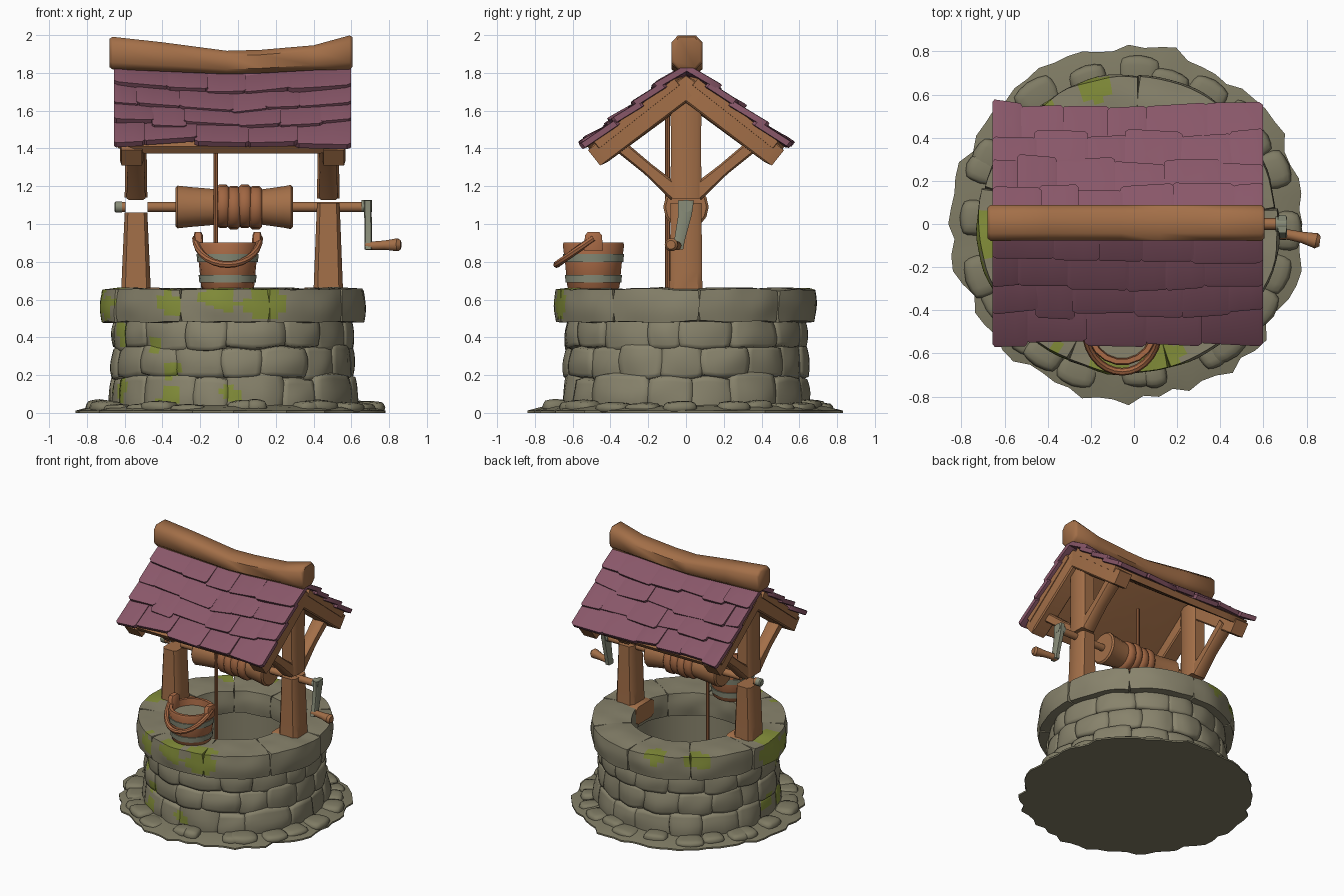
import bpy, bmesh, math, random
from mathutils import Vector, noise

if "Cube" in bpy.data.objects:
    bpy.data.objects.remove(bpy.data.objects["Cube"])
random.seed(4)
R = random.uniform
CX = -0.025                      # centre of the round masonry


def material(name, rgb):
    m = bpy.data.materials.new(name)
    lin = [((c / 255 + 0.055) / 1.055) ** 2.4 for c in rgb]
    m.diffuse_color = (*lin, 1)
    m.use_nodes = True
    m.node_tree.nodes["Principled BSDF"].inputs["Base Color"].default_value = m.diffuse_color
    return m


STONE = material("stone", (136, 131, 108))
MOSS = material("moss", (132, 143, 58))
EARTH = material("earth", (127, 123, 100))
WOOD = material("wood", (163, 111, 72))
PAIL = material("bucket_wood", (170, 107, 70))
ROPE = material("rope", (160, 102, 66))
ROOF = material("shingle", (137, 87, 105))
METAL = material("metal", (136, 140, 120))


def finish(bm, name, mats, angle=40, rule=None):
    bmesh.ops.recalc_face_normals(bm, faces=bm.faces)
    if rule:
        for f in bm.faces:
            f.material_index = rule(f.calc_center_median())
    me = bpy.data.meshes.new(name)
    bm.to_mesh(me)
    bm.free()
    for m in mats:
        me.materials.append(m)
    me.shade_smooth()
    me.set_sharp_from_angle(angle=math.radians(angle))
    ob = bpy.data.objects.new(name, me)
    bpy.context.collection.objects.link(ob)
    return ob


def tube(name, pts, radii, mat, n=12, square=0, axis=None, angle=40):
    """Loft rings along a path; square gives a chamfered timber section."""
    bm = bmesh.new()
    pts = [Vector(p) for p in pts]
    c = square
    if square:
        shape = [(1, -c), (1, c), (c, 1), (-c, 1), (-1, c), (-1, -c), (-c, -1), (c, -1)]
    else:
        shape = [(math.cos(math.tau * i / n), math.sin(math.tau * i / n)) for i in range(n)]
    rings = []
    for i, p in enumerate(pts):
        t = Vector(axis) if axis else (pts[min(i + 1, len(pts) - 1)] - pts[max(i - 1, 0)])
        t.normalize()
        ref = Vector((0, 0, 1)) if abs(t.z) < 0.9 else Vector((0, 1, 0))
        s = ref.cross(t).normalized()
        u = t.cross(s)
        r = radii[i] if isinstance(radii, list) else radii
        a, b = r if isinstance(r, tuple) else (r, r)
        rings.append([bm.verts.new(p + s * a * x + u * b * y) for x, y in shape])
    k = len(shape)
    for q, w in zip(rings, rings[1:]):
        for j in range(k):
            bm.faces.new((q[j], q[(j + 1) % k], w[(j + 1) % k], w[j]))
    bm.faces.new(rings[0][::-1])
    bm.faces.new(rings[-1])
    return finish(bm, name, [mat], angle)


def rounded_block(bm, cuts, k, place):
    """Add a softened cube whose points in -1..1 are moved by place()."""
    tmp = bmesh.new()
    bmesh.ops.create_cube(tmp, size=2)
    bmesh.ops.subdivide_edges(tmp, edges=tmp.edges[:], cuts=cuts, use_grid_fill=True)
    new = {}
    for v in tmp.verts:
        p = v.co * (1 - k) + v.co.normalized() * k
        new[v] = bm.verts.new(place(p))
    for f in tmp.faces:
        bm.faces.new([new[v] for v in f.verts])
    tmp.free()


def arc_stone(bm, a0, a1, r0, r1, z0, z1, cuts, k, lean=0.0, rough=0.012):
    def place(p):
        a = (a0 + a1) / 2 + (a1 - a0) / 2 * p.x
        r = (r0 + r1) / 2 + (r1 - r0) / 2 * p.y
        z = (z0 + z1) / 2 + (z1 - z0) / 2 * p.z
        r -= lean * z
        v = Vector((CX + r * math.cos(a), r * math.sin(a), z))
        return v + noise.noise_vector(v * 7) * rough
    rounded_block(bm, cuts, k, place)


# moss patches: angle, height, size
SPOTS = [(183, 0.62, 0.12), (196, 0.57, 0.08), (240, 0.58, 0.06), (263, 0.63, 0.09), (284, 0.61, 0.1),
         (130, 0.64, 0.08), (104, 0.65, 0.07), (203, 0.12, 0.06), (202, 0.42, 0.05), (229, 0.36, 0.045),
         (239, 0.23, 0.055), (238, 0.07, 0.06), (269, 0.1, 0.04), (185, 0.15, 0.06)]


def moss(c):
    for a, z, size in SPOTS:
        r = 0.66 if z > 0.5 else 0.64
        p = Vector((CX + r * math.cos(math.radians(a)), r * math.sin(math.radians(a)), z))
        if (c - p).length < size * (1.1 + 0.6 * noise.noise(c * 12)):
            return 1
    return 0


# ragged earth disc with loose stones
bm = bmesh.new()
N = 72
rad = [0.815 + 0.04 * noise.noise(Vector((i * 0.5, 2, 0))) + R(-0.02, 0.025) for i in range(N)]
rings = []
for f, z in ((1, 0), (1, 0.012), (0.9, 0.028), (0.75, 0.045)):
    rings.append([bm.verts.new((CX + r * f * math.cos(math.tau * i / N), r * f * math.sin(math.tau * i / N),
                                z + R(0, 0.008) * (0.8 < f < 1))) for i, r in enumerate(rad)])
for a, b in zip(rings, rings[1:]):
    for i in range(N):
        bm.faces.new((a[i], a[(i + 1) % N], b[(i + 1) % N], b[i]))
bm.faces.new(rings[0][::-1])
bm.faces.new(rings[-1])
finish(bm, "ground_disc", [EARTH])
bm = bmesh.new()
for i in range(24):
    a = math.tau * i / 24 + R(-0.1, 0.1)
    r, w = R(0.68, 0.71), R(0.07, 0.15)
    arc_stone(bm, a - w, a + w, r - 0.07, r + R(0.06, 0.11), -0.01, R(0.045, 0.075), 3, 0.75, rough=0.006)
for v in bm.verts:
    v.co.z = max(v.co.z, 0.003)
finish(bm, "loose_stones", [EARTH], 60)

# masonry core with the shaft
tube("shaft_core", [(CX, 0, z) for z in (0.01, 0.55, 0.55, 0.05)], [0.62, 0.585, 0.44, 0.44],
     STONE, n=40, axis=(0, 0, 1))

# three courses of pillowy wall stones
bm = bmesh.new()
for row, (z0, z1, n) in enumerate(((-0.02, 0.215, 16), (0.17, 0.37, 17), (0.325, 0.52, 16))):
    edges = [math.tau * (i + 0.5 * row + R(-0.22, 0.22)) / n for i in range(n)]
    edges.append(edges[0] + math.tau)
    for a0, a1 in zip(edges, edges[1:]):
        arc_stone(bm, a0 - 0.045, a1 + 0.045, 0.5, 0.672 + R(-0.012, 0.01),
                  z0 + R(-0.012, 0.012) * (row > 0), z1 + R(-0.02, 0.02) * (row < 2), 6, 0.55, lean=0.07)
for v in bm.verts:
    v.co.z = max(v.co.z, 0.003)
finish(bm, "wall_stones", [STONE, MOSS], 75, moss)

# rim of large capstones
bm = bmesh.new()
for i in range(9):
    a0 = math.radians(-114 + 40 * i)
    arc_stone(bm, a0 - 0.025, a0 + math.radians(40) + 0.025, 0.395, 0.703 + R(-0.012, 0.008),
              0.476, 0.661, 9, 0.23, rough=0.01)
finish(bm, "rim_stones", [STONE, MOSS], 60, moss)

# posts, split where the axle sits, with inner foot blocks
SQ = 0.72
for side, x, top, up in (("left", -0.54, 1.06, 1.14), ("right", 0.478, 1.11, 1.135)):
    tube(side + "_post_lower", [(x, 0, 0.6), (x, 0, 0.75), (x, 0, top)],
         [(0.08, 0.088), (0.074, 0.085), (0.06, 0.082)], WOOD, square=SQ)
    tube(side + "_post_upper", [(x, 0, up), (x, 0, 1.4), (x, 0, 1.72)],
         [(0.06, 0.082), (0.056, 0.08), (0.058, 0.082)], WOOD, square=SQ)
    s = math.copysign(1, x)
    tube(side + "_foot_block", [(x - s * 0.125, 0, 0.595), (x, 0, 0.595)], (0.11, 0.068), WOOD, square=SQ)
    for y in (-1, 1):
        tube(side + "_brace", [(x, y * 0.05, 1.16), (x, y * 0.2, 1.29), (x, y * 0.37, 1.43)],
             [(0.05, 0.045), (0.045, 0.032), (0.05, 0.035)], WOOD, square=SQ)

# roof: local slope coordinates u (down), x, h (outward), with a sagging ridge
E0, E1 = Vector((0.03, 1.80)), Vector((0.53, 1.405))
D = (E1 - E0).normalized()
L = (E1 - E0).length


def slope(side, u, x, h):
    p = E0 + D * u + Vector((-D.y, D.x)) * h
    sag = 0.04 * (1 - min(1, ((x + 0.03) / 0.62) ** 2)) * max(0, 1 - u / L)
    return Vector((x, side * p.x, p.y - sag))


def slope_box(bm, side, u0, u1, x0, x1, h_top, h_low, thick, cuts=0, wob=0.0):
    tmp = bmesh.new()
    bmesh.ops.create_cube(tmp, size=1)
    bmesh.ops.bevel(tmp, geom=tmp.edges[:], offset=0.07, segments=1, affect='EDGES')
    if cuts:
        es = [e for e in tmp.edges if abs(e.verts[0].co.x - e.verts[1].co.x) > 0.5]
        bmesh.ops.subdivide_edges(tmp, edges=es, cuts=cuts)
    skew, tip = R(-wob, wob), R(-wob, wob)
    new = {}
    for v in tmp.verts:
        fx, fu, fh = v.co + Vector((0.5, 0.5, 0.5))
        u = u0 + (u1 - u0) * fu + skew * (fx - 0.5) * fu
        h = h_top + (h_low - h_top) * fu + thick * (fh - 1) + tip * (fx - 0.5) * 0.7
        new[v] = bm.verts.new(slope(side, u, x0 + (x1 - x0) * fx, h))
    for f in tmp.faces:
        bm.faces.new([new[v] for v in f.verts])
    tmp.free()


for side, nm in ((-1, "front"), (1, "back")):
    bm = bmesh.new()
    slope_box(bm, side, 0, L - 0.01, -0.635, 0.575, 0.002, 0.002, 0.052, cuts=7)
    finish(bm, nm + "_roof_deck", [WOOD])
    for x in (-0.625, 0.445):
        bm = bmesh.new()
        slope_box(bm, side, -0.02, L, x, x + 0.125, -0.02, -0.01, 0.12)
        finish(bm, nm + "_rafter", [WOOD])
    bm = bmesh.new()
    rows = 4
    for r in range(rows):
        x, first = -0.655, True
        while x < 0.59:
            w = R(0.17, 0.29) * (0.6 if first and r % 2 else 1)
            x1 = x + w if x + w < 0.47 else 0.597
            low = L * (r + 1) / rows + R(-0.035, 0.012)
            if r == rows - 1 and (first or x1 > 0.59):
                low = L + 0.012
            slope_box(bm, side, L * r / rows - 0.06, low, max(x - 0.006, -0.657), min(x1 + 0.006, 0.599),
                      0.018, 0.043 + R(-0.008, 0.008), 0.036, cuts=2, wob=0.022)
            x, first = x1, False
    finish(bm, nm + "_shingles", [ROOF], 35)

# sagging ridge beam
tube("ridge_beam", [(-0.68, 0.005, 1.905), (-0.665, 0.005, 1.905), (-0.4, 0.005, 1.885), (-0.06, 0.005, 1.855),
                    (0.12, 0.005, 1.86), (0.4, 0.005, 1.88), (0.59, 0.005, 1.908), (0.605, 0.005, 1.91)],
     [(0.07, 0.075), (0.083, 0.086), (0.082, 0.077), (0.082, 0.062), (0.082, 0.062), (0.082, 0.066),
      (0.083, 0.09), (0.07, 0.08)], WOOD, square=0.58, axis=(1, 0, 0), angle=50)

# winding drum, rope coils, axle and rope
prof = [(-0.33, 0.105), (-0.32, 0.116), (-0.25, 0.108), (-0.1, 0.095), (0.12, 0.095), (0.24, 0.112),
        (0.28, 0.12), (0.29, 0.108)]
tube("winding_drum", [(x, 0, 1.09) for x, r in prof], [r for x, r in prof], WOOD, n=14, axis=(1, 0, 0))
for i in range(4):
    x = -0.08 + 0.058 * i
    tube("rope_coil", [(x + d, 0, 1.09 + 0.004 * (-1) ** i) for d in (-0.034, -0.018, 0.018, 0.034)],
         [0.1, 0.115, 0.115, 0.1], ROPE, n=16, axis=(1, 0, 0), angle=60)
tube("axle", [(-0.48, 0, 1.09), (0.67, 0, 1.09)], 0.027, WOOD, n=10)
tube("axle_stub", [(-0.62, 0, 1.09), (-0.595, 0, 1.09)], 0.027, WOOD, n=10)
tube("axle_cap", [(-0.655, 0, 1.09), (-0.648, 0, 1.09), (-0.615, 0, 1.09)], [0.022, 0.03, 0.03], METAL, n=10)
tube("rope", [(-0.118, -0.097, 0.3), (-0.118, -0.097, 1.6)], 0.013, ROPE, n=8)

# crank
tube("crank_hub", [(0.655, 0, 1.095), (0.71, 0, 1.095)], 0.034, METAL, n=10)
tube("crank_arm", [(0.688, 0, 1.125), (0.688, -0.005, 1.05), (0.69, -0.035, 0.91), (0.69, -0.045, 0.865)],
     [(0.02, 0.042), (0.02, 0.036), (0.019, 0.028), (0.019, 0.03)], METAL, square=SQ, axis=(0, 0, 1))
tube("crank_handle", [(0.675, -0.045, 0.885), (0.72, -0.05, 0.885), (0.78, -0.062, 0.888), (0.845, -0.078, 0.89),
                      (0.862, -0.08, 0.89)], [0.025, 0.024, 0.026, 0.036, 0.024], WOOD, n=10)

# bucket on the rim
BX, BY = -0.055, -0.49
bz = [(0.655, 0.13), (0.665, 0.14), (0.79, 0.152), (0.89, 0.165), (0.902, 0.16), (0.902, 0.138), (0.845, 0.132)]
tube("bucket", [(BX, BY, z) for z, r in bz], [r for z, r in bz], PAIL, n=18, axis=(0, 0, 1))
for z in (0.69, 0.80):
    r = 0.143 + (z - 0.665) * 0.1
    tube("bucket_band", [(BX, BY, z), (BX, BY, z + 0.04)], [r + 0.004, r + 0.008], METAL, n=18)
tube("bucket_fill", [(BX, BY, 0.84), (BX, BY, 0.853)], 0.136, STONE, n=18)
for s in (-1, 1):
    tube("bucket_ear", [(BX + s * 0.15, BY, 0.86), (BX + s * 0.155, BY, 0.94), (BX + s * 0.157, BY, 0.958)],
         [(0.022, 0.05), (0.024, 0.045), (0.018, 0.03)], PAIL, square=SQ, axis=(0, 0, 1))
arc = [math.pi * i / 14 for i in range(15)]
tube("bucket_handle", [(BX - 0.17 * math.cos(a), BY - 0.195 * math.sin(a), 0.925 - 0.14 * math.sin(a)) for a in arc],
     0.018, PAIL, n=8)
